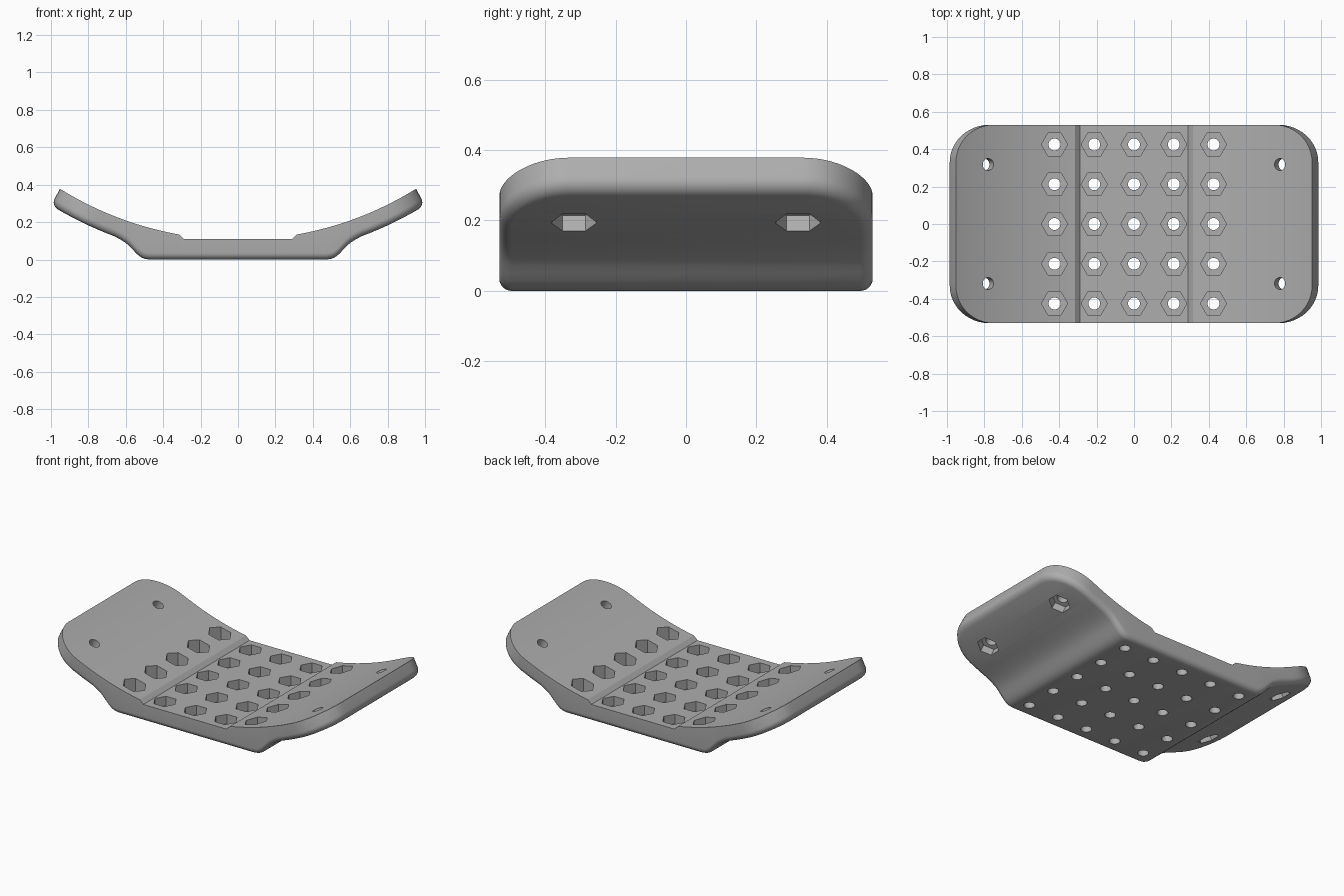
import bpy, bmesh
from math import sqrt, sin, cos, pi, asin
from mathutils import Matrix, Vector

cube = bpy.data.objects.get("Cube")
if cube:
    bpy.data.objects.remove(cube)

CENTRE_Z, R_TOP, R_BOTTOM = 1.906, 1.8, 1.9   # bend of the two wings
HALF_L, HALF_W, CORNER, FILLET = 0.952, 0.53, 0.2, 0.035
SPREAD = 1.05                                 # underside is longer than the top

grey = bpy.data.materials.new("plain grey")
grey.use_nodes = True
colour = (0.42, 0.42, 0.42, 1)
grey.diffuse_color = colour
grey.node_tree.nodes["Principled BSDF"].inputs["Base Color"].default_value = colour


def arc(x, r):
    return CENTRE_Z - sqrt(r * r - x * x)


def lerp_table(x, table):
    for (x0, z0), (x1, z1) in zip(table, table[1:]):
        if x <= x1:
            return z0 + (z1 - z0) * (x - x0) / (x1 - x0)


# Flat seat in the middle of the top, with a short step up to each wing
def top_z(x):
    x = abs(x)
    return lerp_table(x, [(0, 0.11), (0.29, 0.11), (0.315, arc(0.315, R_TOP))]) if x <= 0.315 else arc(x, R_TOP)


# Flat foot, blended up into the underside of the wings
FOOT = [(0, 0), (0.475, 0), (0.5, 0.004), (0.52, 0.013), (0.54, 0.029), (0.56, 0.05),
        (0.58, 0.071), (0.6, 0.089), (0.625, 0.105), (0.66, arc(0.66, R_BOTTOM))]


def bottom_z(x):
    x = abs(x)
    return lerp_table(x, FOOT) if x <= FOOT[-1][0] else arc(x, R_BOTTOM)


# Stations along the length: straight part, then the corner arc by angle
straight = sorted([0, 0.29, 0.315, 0.36, 0.41, 0.68, 0.72] + [p[0] / SPREAD for p in FOOT[1:]])
corner = [pi / 2 * (1 - i / 12) for i in range(13)]


def outline(inset):
    r = CORNER - inset
    half = [(x, HALF_W - inset) for x in straight]
    half += [(HALF_L - CORNER + r * cos(a), HALF_W - CORNER + r * sin(a)) for a in corner]
    return [(-x, y) for x, y in reversed(half[1:])] + half


def build_plate():
    bm = bmesh.new()
    layers = [(0, None)]
    for i in range(7):
        a = pi / 2 * i / 6
        layers.append((FILLET * (1 - cos(a)), FILLET * (1 - sin(a))))
    rings = []
    for inset, lift in layers:
        back, front = [], []
        for u, y in outline(inset):
            t, b = top_z(u), bottom_z(u * SPREAD)
            z = t if lift is None else b + lift
            x = u * (1 + (SPREAD - 1) * (t - z) / (t - b))
            back.append(bm.verts.new((x, y, z)))
            front.append(bm.verts.new((x, -y, z)))
        rings.append((back, front))
    # Rim between layers
    for (b0, f0), (b1, f1) in zip(rings, rings[1:]):
        loop0, loop1 = b0 + f0[::-1], b1 + f1[::-1]
        n = len(loop0)
        for i in range(n):
            j = (i + 1) % n
            bm.faces.new((loop0[i], loop0[j], loop1[j], loop1[i]))
    # Top and underside strips
    for back, front in (rings[0], rings[-1]):
        for i in range(len(back) - 1):
            bm.faces.new((back[i], back[i + 1], front[i + 1], front[i]))
    bmesh.ops.recalc_face_normals(bm, faces=bm.faces)
    mesh = bpy.data.meshes.new("curved_plate")
    bm.to_mesh(mesh)
    bm.free()
    ob = bpy.data.objects.new("curved_plate", mesh)
    mesh.materials.append(grey)
    bpy.context.collection.objects.link(ob)
    return ob


def add_prism(bm, sides, radius, depth, matrix):
    bmesh.ops.create_cone(bm, cap_ends=True, segments=sides, radius1=radius,
                          radius2=radius, depth=depth, matrix=matrix)


def cut(target, name, fill):
    bm = bmesh.new()
    fill(bm)
    mesh = bpy.data.meshes.new(name)
    bm.to_mesh(mesh)
    bm.free()
    mesh.materials.append(grey)
    cutter = bpy.data.objects.new(name, mesh)
    bpy.context.collection.objects.link(cutter)
    mod = target.modifiers.new(name, 'BOOLEAN')
    mod.operation, mod.solver, mod.object = 'DIFFERENCE', 'EXACT', cutter
    bpy.context.view_layer.objects.active = target
    bpy.ops.object.modifier_apply(modifier=name)
    bpy.data.objects.remove(cutter)


PITCH, HOLE, FLOOR = 0.2125, 0.032, 0.05
GRID = [(i * PITCH, j * PITCH) for i in range(-2, 3) for j in range(-2, 3)]
HEX_TURN = Matrix.Rotation(pi / 2, 4, 'Z')


# Hexagon pockets open at the top, and round holes through their floors
def seat_pockets(bm):
    for x, y in GRID:
        add_prism(bm, 6, 0.07, 0.4, Matrix.Translation((x, y, FLOOR + 0.2)) @ HEX_TURN)


def seat_holes(bm):
    for x, y in GRID:
        add_prism(bm, 24, HOLE, 0.4, Matrix.Translation((x, y, 0)))


# Wing holes follow the bend; their pockets open on the underside
def wing_frames():
    for side in (-1, 1):
        tilt = asin(0.78 / R_TOP)
        for y in (-0.318, 0.318):
            yield Matrix.Translation((0, y, CENTRE_Z)) @ Matrix.Rotation(-side * tilt, 4, 'Y')


def wing_pockets(bm):
    for m in wing_frames():
        add_prism(bm, 6, 0.065, 0.2, m @ Matrix.Translation((0, 0, -R_BOTTOM + 0.05 - 0.1)))


def wing_holes(bm):
    for m in wing_frames():
        add_prism(bm, 24, HOLE, 0.4, m @ Matrix.Translation((0, 0, -R_TOP - 0.05)))


plate = build_plate()
for name, fill in (("seat_pockets", seat_pockets), ("seat_holes", seat_holes),
                   ("wing_pockets", wing_pockets), ("wing_holes", wing_holes)):
    cut(plate, name, fill)

# Smooth curves, crisp edges
bpy.ops.object.select_all(action='DESELECT')
plate.select_set(True)
bpy.context.view_layer.objects.active = plate
bpy.ops.object.shade_smooth_by_angle(angle=pi / 6)
